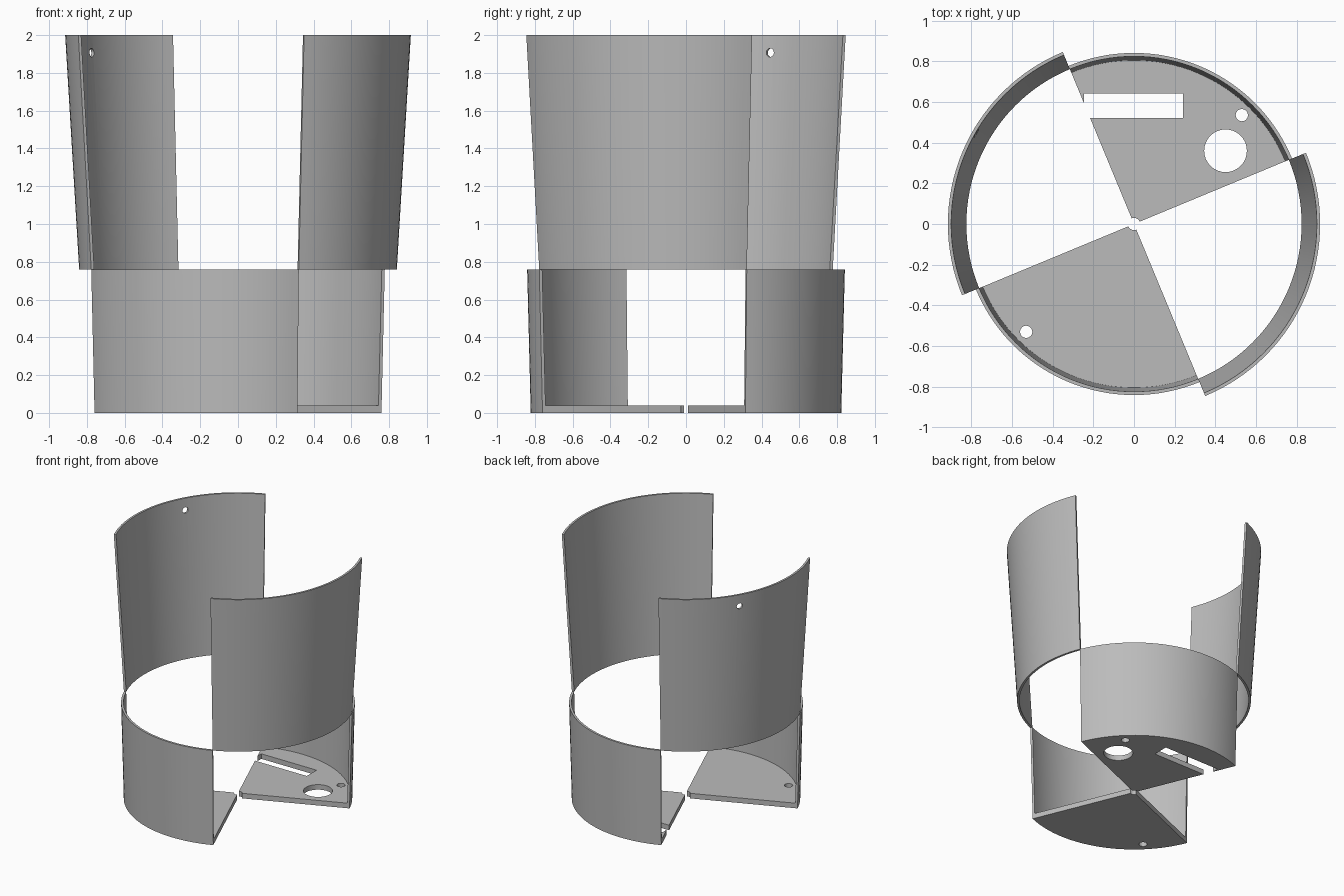
import bpy, bmesh, math
from mathutils import Matrix, Vector

cube = bpy.data.objects.get("Cube")
if cube:
    bpy.data.objects.remove(cube, do_unlink=True)

grey = bpy.data.materials.new("plain_grey")
grey.use_nodes = True
grey.diffuse_color = (0.5, 0.5, 0.5, 1)
grey.node_tree.nodes["Principled BSDF"].inputs["Base Color"].default_value = (0.5, 0.5, 0.5, 1)

STEPS = 32


def add_object(name, bm):
    bmesh.ops.recalc_face_normals(bm, faces=bm.faces[:])
    mesh = bpy.data.meshes.new(name)
    bm.to_mesh(mesh)
    bm.free()
    mesh.materials.append(grey)
    obj = bpy.data.objects.new(name, mesh)
    bpy.context.collection.objects.link(obj)
    return obj


def quarter(name, profile, start):
    """Sweep an (r, z) profile through a quarter turn and cap both ends."""
    bm = bmesh.new()
    rings = []
    for i in range(STEPS + 1):
        a = math.radians(start + 90 * i / STEPS)
        rings.append([bm.verts.new((r * math.cos(a), r * math.sin(a), z)) for r, z in profile])
    n = len(profile)
    for a, b in zip(rings, rings[1:]):
        for j in range(n):
            k = (j + 1) % n
            bm.faces.new((a[j], a[k], b[k], b[j]))
    bm.faces.new(rings[0])
    bm.faces.new(rings[-1])
    return add_object(name, bm)


def drill(name, centre, radius, depth, axis=(0, 0, 1)):
    bm = bmesh.new()
    turn = Vector((0, 0, 1)).rotation_difference(Vector(axis)).to_matrix().to_4x4()
    bmesh.ops.create_cone(bm, cap_ends=True, segments=32, radius1=radius, radius2=radius,
                          depth=depth, matrix=Matrix.Translation(centre) @ turn)
    return add_object(name, bm)


def box(name, x0, x1, y0, y1):
    bm = bmesh.new()
    bmesh.ops.create_cube(bm, size=1, matrix=Matrix.Translation(((x0 + x1) / 2, (y0 + y1) / 2, 0.02))
                          @ Matrix.Diagonal((x1 - x0, y1 - y0, 0.2, 1)))
    return add_object(name, bm)


def finish(obj, cutters=()):
    """Cut the openings, then smooth the curved faces."""
    bpy.ops.object.select_all(action="DESELECT")
    bpy.context.view_layer.objects.active = obj
    obj.select_set(True)
    for c in cutters:
        mod = obj.modifiers.new("cut", "BOOLEAN")
        mod.operation = "DIFFERENCE"
        mod.solver = "EXACT"
        mod.object = c
        bpy.ops.object.modifier_apply(modifier=mod.name)
        bpy.data.objects.remove(c, do_unlink=True)
    bpy.ops.object.shade_smooth_by_angle(angle=math.radians(30))


# Lower quarters: a floor wedge with a slightly flared wall
base = [(0.03, 0), (0.822, 0), (0.841, 0.76), (0.824, 0.76), (0.805, 0.04), (0.03, 0.04)]
back_base = quarter("back_base", base, 22.5)
front_base = quarter("front_base", base, 202.5)

# Upper quarters: flared walls filling the other two quadrants
wall = [(0.841, 0.76), (0.915, 2), (0.899, 2), (0.824, 0.76)]
right_wall = quarter("right_upper_wall", wall, 112.5)
left_wall = quarter("left_upper_wall", wall, 292.5)

# Openings in the floors and the right wall
finish(back_base, [
    box("slot_cutter", -0.245, 0.24, 0.52, 0.642),
    drill("large_hole_cutter", (0.45, 0.36, 0.02), 0.105, 0.2),
    drill("back_hole_cutter", (0.53, 0.535, 0.02), 0.03, 0.2),
])
finish(front_base, [drill("front_hole_cutter", (-0.53, -0.53, 0.02), 0.03, 0.2)])
out = Vector((-0.87, 0.5, 0)).normalized()
finish(right_wall, [drill("wall_hole_cutter", out * 0.9 + Vector((0, 0, 1.907)), 0.023, 0.2, out)])
finish(left_wall)
